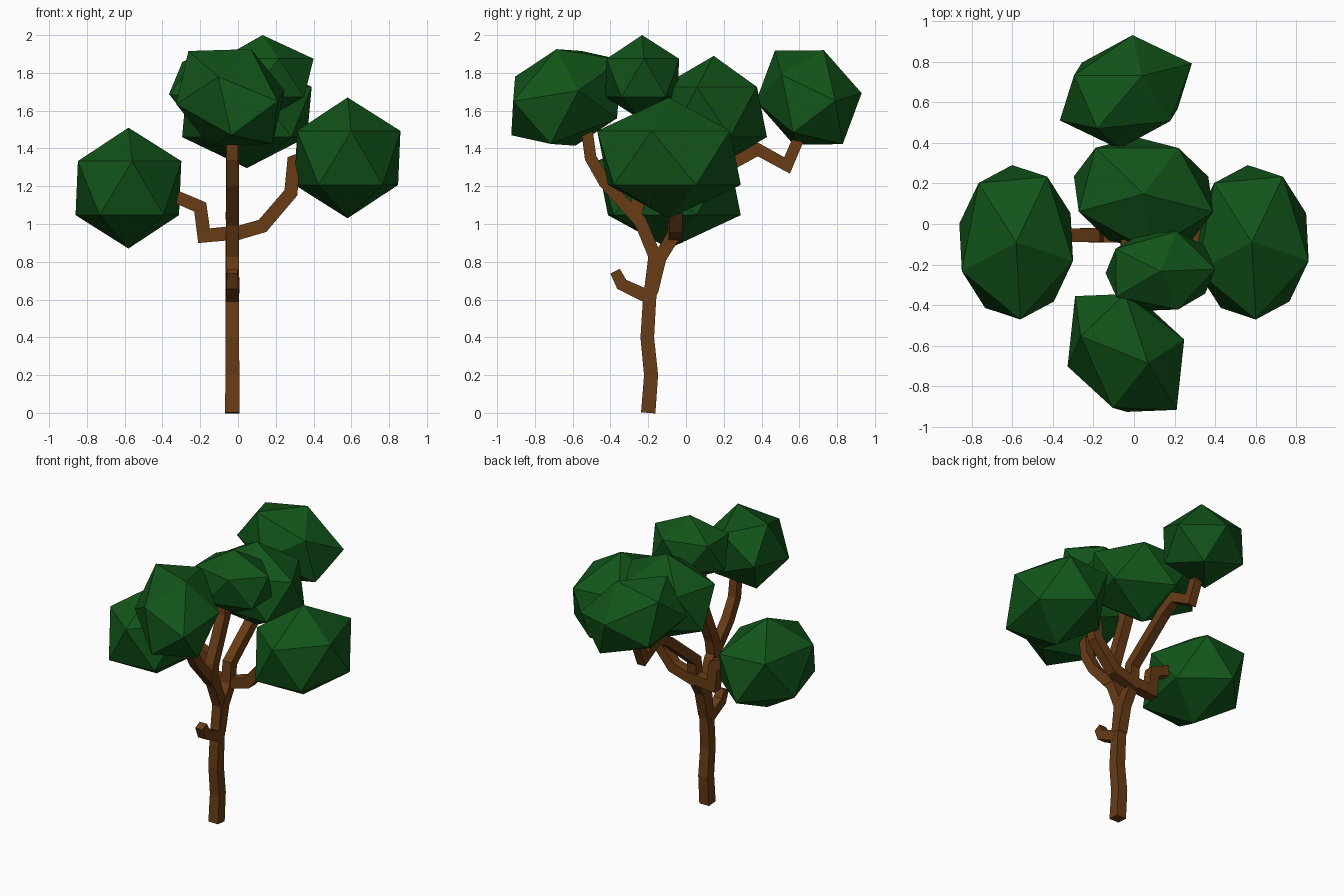
import bpy, bmesh
from mathutils import Vector, Matrix

if "Cube" in bpy.data.objects:
    bpy.data.objects.remove(bpy.data.objects["Cube"])


def material(name, rgb):
    m = bpy.data.materials.new(name)
    m.diffuse_color = (*rgb, 1)
    m.use_nodes = True
    m.node_tree.nodes["Principled BSDF"].inputs["Base Color"].default_value = m.diffuse_color
    return m


BARK = material("bark", (0.14, 0.045, 0.008))
LEAF = material("leaf", (0.006, 0.09, 0.01))


def finish(bm, name, mat):
    bmesh.ops.recalc_face_normals(bm, faces=bm.faces)
    me = bpy.data.meshes.new(name)
    bm.to_mesh(me)
    bm.free()
    me.materials.append(mat)
    ob = bpy.data.objects.new(name, me)
    bpy.context.collection.objects.link(ob)


def leaf_clump(name, centre, a, b, c):
    """Icosahedron stretched and turned so one face has corners a, b, c from its centre."""
    bm = bmesh.new()
    bmesh.ops.create_icosphere(bm, subdivisions=1, radius=1)
    bm.faces.ensure_lookup_table()
    base = Matrix([v.co for v in bm.faces[0].verts]).transposed()
    fit = Matrix((a, b, c)).transposed() @ base.inverted()
    for v in bm.verts:
        v.co = fit @ v.co + Vector(centre)
    finish(bm, name, LEAF)


def limb(name, pts, side, w0=0.037, w1=0.033):
    """Square tube with mitred bends along a path lying in a plane with normal 'side'."""
    bm = bmesh.new()
    pts, side = [Vector(p) for p in pts], Vector(side)
    dirs = [(q - p).normalized() for p, q in zip(pts, pts[1:])]
    rings = []
    for i, p in enumerate(pts):
        d0, d1 = dirs[max(i - 1, 0)], dirs[min(i, len(dirs) - 1)]
        t = (d0 + d1).normalized()
        w = w0 + (w1 - w0) * i / (len(pts) - 1)
        n = t.cross(side) * w / t.dot(d0)
        s = side * w
        rings.append([bm.verts.new(p + o) for o in (n + s, s - n, -n - s, n - s)])
    for r, q in zip(rings, rings[1:]):
        for k in range(4):
            j = (k + 1) % 4
            bm.faces.new((r[k], r[j], q[j], q[k]))
    bm.faces.new(rings[0])
    bm.faces.new(rings[-1])
    finish(bm, name, BARK)


def limb_yz(name, path, **kw):
    limb(name, [(-0.03, y, z) for y, z in path], (1, 0, 0), **kw)


def limb_xz(name, path, **kw):
    limb(name, [(x, -0.055, z) for x, z in path], (0, 1, 0), **kw)


# Trunk running on into the front branch, then the limbs in the front-to-back plane
limb_yz("trunk", [(-0.2, 0), (-0.185, 0.2), (-0.205, 0.4), (-0.193, 0.6), (-0.165, 0.83),
                  (-0.24, 1.01), (-0.43, 1.22), (-0.505, 1.35), (-0.525, 1.5)], w0=0.038, w1=0.03)
limb_yz("back_branch", [(-0.185, 0.64), (-0.14, 0.82), (-0.065, 0.94), (-0.05, 1.08),
                        (0.26, 1.33), (0.38, 1.395), (0.535, 1.31), (0.595, 1.45)], w1=0.03)
limb_yz("upper_branch", [(-0.27, 1.03), (-0.25, 1.15), (-0.12, 1.45), (-0.11, 1.66)], w0=0.035)
limb_yz("stub", [(-0.19, 0.61), (-0.34, 0.68), (-0.375, 0.75)], w0=0.036, w1=0.028)

# Side branches
limb_xz("left_branch", [(-0.0, 0.955), (-0.18, 0.938), (-0.2, 1.09), (-0.4, 1.175)])
limb_xz("right_branch", [(-0.06, 0.935), (0.13, 0.99), (0.28, 1.165), (0.295, 1.33), (0.4, 1.37)])

# Upright leaf clumps
side_clump = ((0, 0, 0.32), (0.02, -0.38, 0.143), (0.28, -0.092, 0.143))
leaf_clump("left_leaves", (-0.58, -0.09, 1.19), *side_clump)
leaf_clump("right_leaves", (0.58, -0.09, 1.35), *side_clump)
leaf_clump("middle_leaves", (0.047, 0.147, 1.593),
           (0, 0, 0.297), (0.173, 0.227, 0.133), (0.343, -0.088, 0.133))
leaf_clump("top_leaves", (0.13, -0.232, 1.774),
           (0, 0, 0.226), (0.27, 0.01, 0.101), (0.08, 0.195, 0.101))

# Tilted leaf clumps at the front and back
leaf_clump("front_leaves", (-0.04, -0.635, 1.67),
           (-0.065, -0.27, 0.11), (0.25, -0.28, -0.02), (0.005, -0.29, -0.2))
leaf_clump("back_leaves", (-0.04, 0.65, 1.67),
           (0.325, 0.14, -0.018), (0.033, 0.28, 0.0225), (0.08, 0.08, 0.25))
